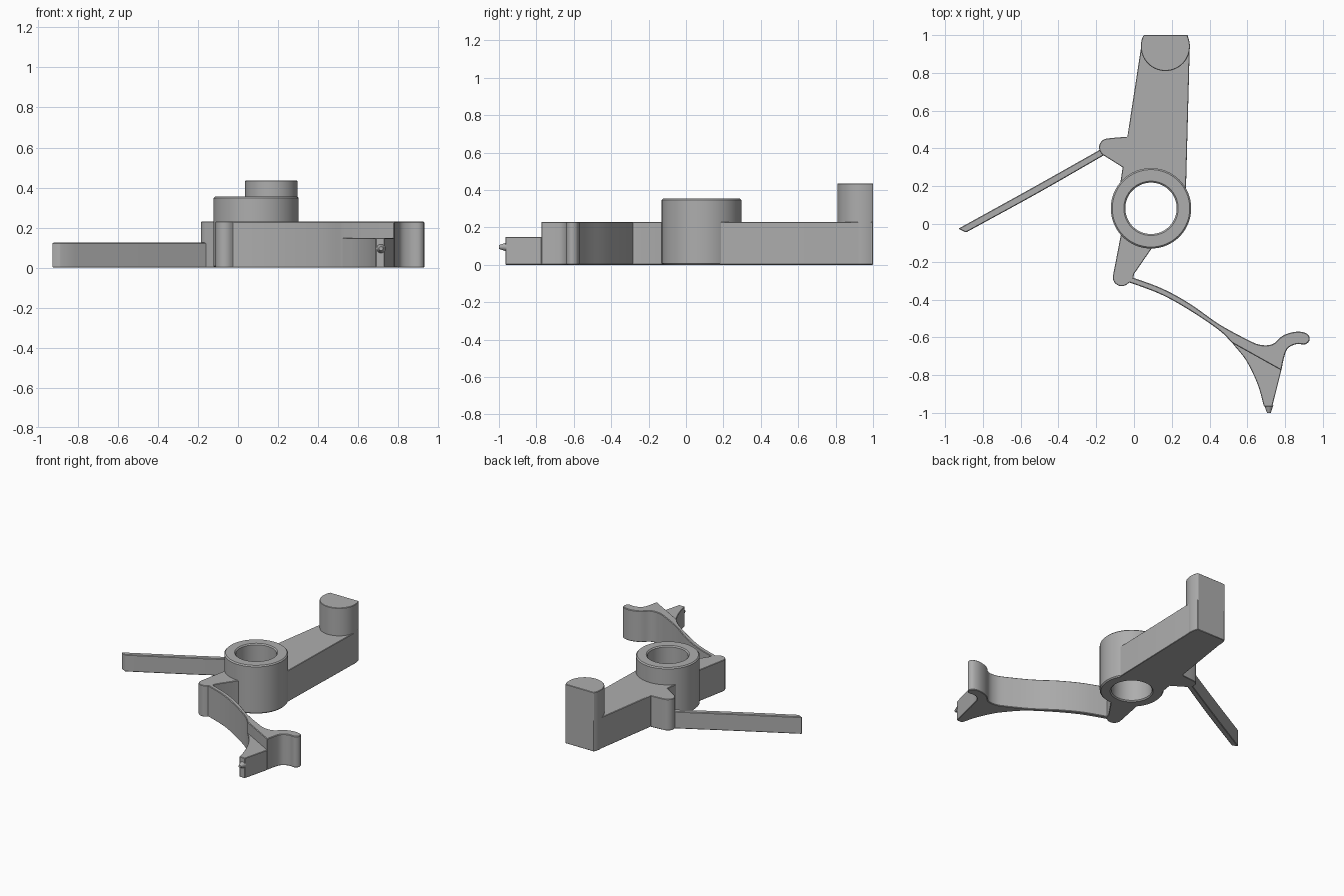
import bpy, bmesh, math
from mathutils import Vector

cube = bpy.data.objects.get("Cube")
if cube:
    bpy.data.objects.remove(cube, do_unlink=True)

GREY = (0.42, 0.42, 0.42, 1)
grey = bpy.data.materials.new("plain grey")
grey.use_nodes = True
grey.diffuse_color = GREY
grey.node_tree.nodes["Principled BSDF"].inputs["Base Color"].default_value = GREY

HUB = Vector((0.09, 0.083))


def arc(cx, cy, r, start, end, n=16):
    """Points along a circular arc, angles in degrees."""
    angles = [math.radians(start + (end - start) * i / n) for i in range(n + 1)]
    return [(cx + r * math.cos(a), cy + r * math.sin(a)) for a in angles]


def smooth(points, n=5):
    """Smooth curve through the points."""
    p = [Vector(q) for q in points]
    p = [2 * p[0] - p[1]] + p + [2 * p[-1] - p[-2]]
    out = []
    for a, b, c, d in zip(p, p[1:], p[2:], p[3:]):
        for i in range(n):
            t = i / n
            out.append(0.5 * (2 * b + (c - a) * t + (2 * a - 5 * b + 4 * c - d) * t ** 2
                              + (3 * b - a - 3 * c + d) * t ** 3))
    return [tuple(v) for v in out] + [tuple(p[-2])]


def apply_modifiers(ob):
    bpy.ops.object.select_all(action="DESELECT")
    bpy.context.view_layer.objects.active = ob
    ob.select_set(True)
    for m in list(ob.modifiers):
        bpy.ops.object.modifier_apply(modifier=m.name)


def prism(name, outline, top, bottom=0.0, bore=None, bevel=0.006):
    """Extrude an outline upwards, optionally bored out and with eased edges."""
    bm = bmesh.new()
    face = bm.faces.new([bm.verts.new((x, y, bottom)) for x, y in outline])
    side = bmesh.ops.extrude_face_region(bm, geom=[face])
    verts = [g for g in side["geom"] if isinstance(g, bmesh.types.BMVert)]
    bmesh.ops.translate(bm, verts=verts, vec=(0, 0, top - bottom))
    bmesh.ops.recalc_face_normals(bm, faces=bm.faces)
    mesh = bpy.data.meshes.new(name)
    bm.to_mesh(mesh)
    bm.free()
    mesh.materials.append(grey)
    ob = bpy.data.objects.new(name, mesh)
    bpy.context.collection.objects.link(ob)
    if bore:
        cut = ob.modifiers.new("bore", "BOOLEAN")
        cut.operation = "DIFFERENCE"
        cut.solver = "EXACT"
        cut.object = bore
    if bevel:
        ease = ob.modifiers.new("ease", "BEVEL")
        ease.width = bevel
        ease.segments = 1
        ease.limit_method = "ANGLE"
        ease.angle_limit = math.radians(50)
    apply_modifiers(ob)
    bpy.ops.object.shade_smooth_by_angle(angle=math.radians(30))
    return ob


# Hub with its through hole
bore = prism("bore_cutter", arc(*HUB, 0.136, 0, 354.375, 63), 0.6, -0.2, bevel=0)
wide_bore = prism("clearance_cutter", arc(*HUB, 0.175, 0, 354.375, 63), 0.6, -0.2, bevel=0)
prism("hub", arc(*HUB, 0.213, 0, 354.375, 63), 0.355, bore=bore, bevel=0.008)

# Main lever arm with the side boss that holds the thin spring
boss = arc(-0.137, 0.405, 0.048, 100, 235, 10)
arm = [(0.05, 1), (0.285, 1), (0.295, 0.93), (0.275, 0.18), (0.09, 0.1),
       (-0.075, 0.2), (-0.06, 0.3)] + boss[::-1] + [(-0.1, 0.457), (-0.035, 0.462), (0.035, 0.92)]
prism("lever_arm", arm, 0.23, bore=wide_bore, bevel=0.003)

# Upright post with its back cut flat
prism("post", arc(0.166, 0.94, 0.13, 152.5, 387.5, 40), 0.435, bevel=0.003)

# Short lower arm
foot = arc(-0.065, -0.282, 0.047, 170, 315, 12)
prism("lower_arm", [(-0.05, 0.05), (-0.07, -0.06)] + foot
      + [(-0.005, -0.295), (0.0, -0.265), (0.1, -0.12), (0.16, 0.0)],
      0.23, bore=wide_bore, bevel=0.003)

# Thin straight spring
top_edge = smooth([(-0.15, 0.41), (-0.53, 0.196), (-0.93, -0.025)])
low_edge = smooth([(-0.89, -0.045), (-0.51, 0.163), (-0.14, 0.375)])
prism("thin_spring", top_edge + low_edge, 0.125, bevel=0.004)

# Curved spring ending in a rounded hook
upper = smooth([(-0.03, -0.275), (0.15, -0.342), (0.3, -0.425), (0.45, -0.53),
                (0.6, -0.612), (0.67, -0.64), (0.735, -0.635), (0.79, -0.59),
                (0.86, -0.57), (0.915, -0.58), (0.93, -0.612), (0.907, -0.637),
                (0.86, -0.636), (0.815, -0.658), (0.795, -0.705), (0.78, -0.775)])
lower = smooth([(0.52, -0.63), (0.45, -0.562), (0.3, -0.46), (0.15, -0.376),
                (0, -0.318), (-0.04, -0.308)])
prism("curved_spring", upper + lower, 0.23, bevel=0.004)

# Lower toe below the step
toe = smooth([(0.52, -0.63), (0.595, -0.725), (0.655, -0.85), (0.688, -0.966)])
prism("toe", toe + [(0.732, -0.966), (0.78, -0.775), (0.76, -0.74), (0.56, -0.63)],
      0.148, bevel=0.003)

# Small pointed nub on the toe
bpy.ops.mesh.primitive_cone_add(vertices=20, radius1=0.024, radius2=0.01, depth=0.04,
                                location=(0.714, -0.98, 0.095),
                                rotation=(math.radians(90), 0, 0))
nub = bpy.context.object
nub.name = "toe_nub"
nub.data.materials.append(grey)
bpy.ops.object.shade_smooth_by_angle(angle=math.radians(40))

for cutter in (bore, wide_bore):
    bpy.data.objects.remove(cutter, do_unlink=True)
